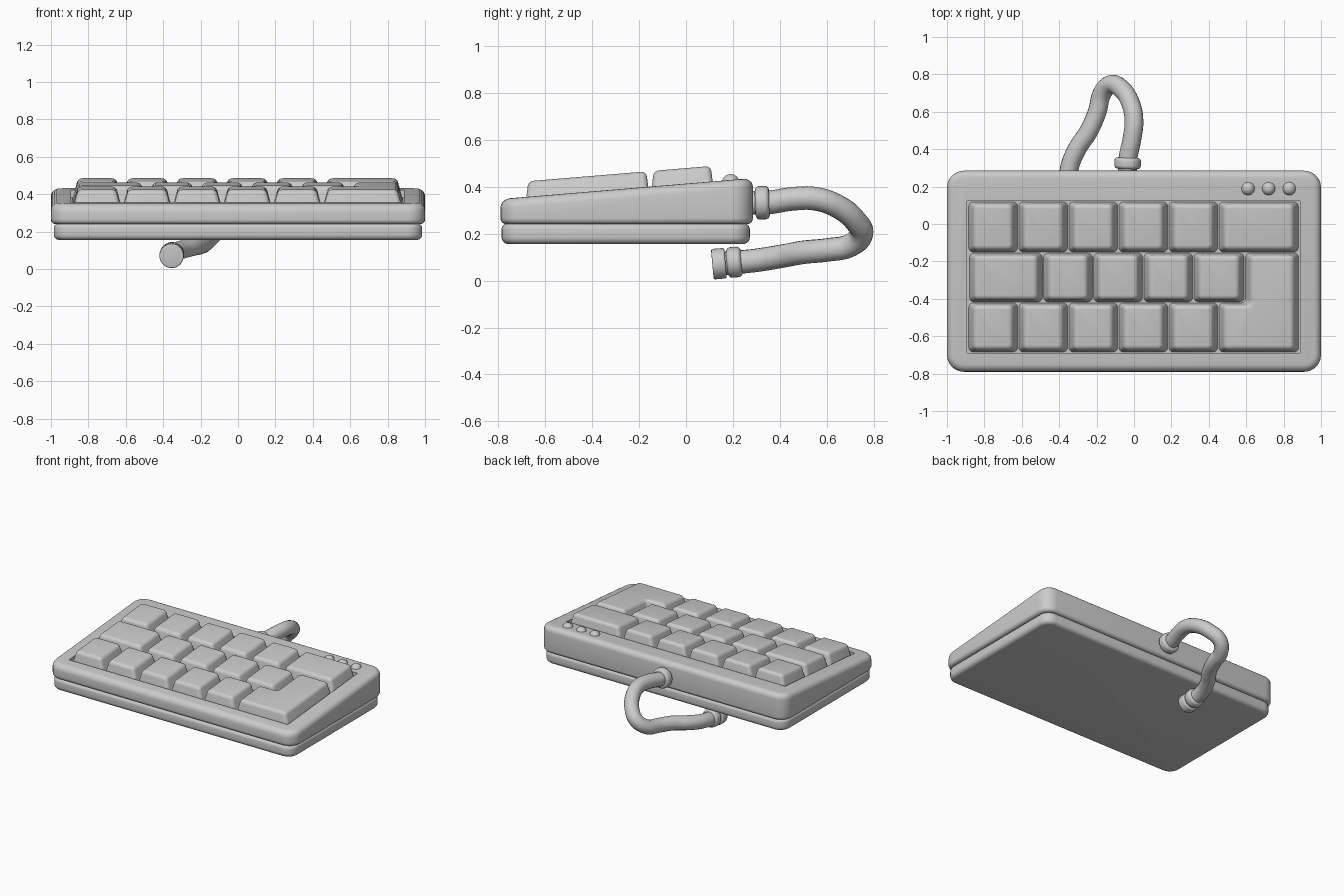
import bpy, bmesh, math
from mathutils import Vector

if "Cube" in bpy.data.objects:
    bpy.data.objects.remove(bpy.data.objects["Cube"])


def slope(y):
    # height of the sloping case top at depth y
    return 0.35 + 0.083 * (y + 0.75)


def link(name, bm):
    bmesh.ops.recalc_face_normals(bm, faces=bm.faces)
    me = bpy.data.meshes.new(name)
    bm.to_mesh(me)
    bm.free()
    ob = bpy.data.objects.new(name, me)
    bpy.context.collection.objects.link(ob)
    smooth(ob)
    return ob


def smooth(ob):
    bpy.ops.object.select_all(action='DESELECT')
    ob.select_set(True)
    bpy.context.view_layer.objects.active = ob
    bpy.ops.object.shade_smooth_by_angle(angle=math.radians(40))


def rect(x0, x1, y0, y1):
    return [(x0, y0), (x1, y0), (x1, y1), (x0, y1)]


def block(name, pts, bottom, top, taper=(0, 0), corner=0.0, top_r=0.0, low_r=0.0):
    # counter-clockwise right-angled outline, extruded, tapered and rounded
    bm = bmesh.new()
    n = len(pts)
    low, high = [], []
    for i, (x, y) in enumerate(pts):
        a, c = Vector(pts[i - 1]), Vector(pts[(i + 1) % n])
        p = Vector((x, y))
        d1, d2 = (p - a).normalized(), (c - p).normalized()
        tx = x - (d1.y + d2.y) * taper[0]
        ty = y + (d1.x + d2.x) * taper[1]
        low.append(bm.verts.new((x, y, bottom(y))))
        high.append(bm.verts.new((tx, ty, top(ty))))
    bm.faces.new(low[::-1])
    bm.faces.new(high)
    for i in range(n):
        j = (i + 1) % n
        bm.faces.new((low[i], low[j], high[j], high[i]))
    bm.normal_update()
    if corner:
        edges = [e for e in bm.edges if abs(e.verts[0].co.z - e.verts[1].co.z) > 0.03
                 and (e.verts[0].co.xy - e.verts[1].co.xy).length < 0.1]
        bmesh.ops.bevel(bm, geom=edges, offset=corner, segments=6, profile=0.5, affect='EDGES')
    for sign, r in ((1, top_r), (-1, low_r)):
        if r:
            bm.normal_update()
            cap = max(bm.faces, key=lambda f: f.normal.z * sign)
            bmesh.ops.bevel(bm, geom=list(cap.edges), offset=r, segments=5,
                            profile=0.5, affect='EDGES')
    return link(name, bm)


# Lower tray, recessed seam and sloping upper case
block("lower_tray", rect(-0.985, 0.985, -0.785, 0.272), lambda y: 0.155, lambda y: 0.242,
      corner=0.08, top_r=0.025, low_r=0.03)
block("seam_core", rect(-0.95, 0.95, -0.75, 0.24), lambda y: 0.2, lambda y: 0.28, corner=0.06)
case = block("upper_case", rect(-1, 1, -0.79, 0.285), lambda y: 0.24, lambda y: slope(y),
             corner=0.09, top_r=0.04, low_r=0.025)

# Key well cut into the case
cutter = block("well_cutter", rect(-0.893, 0.888, -0.69, 0.123),
               lambda y: slope(y) - 0.04, lambda y: 0.8)
cutter.hide_render = True
mod = case.modifiers.new("well", 'BOOLEAN')
mod.object = cutter
mod.solver = 'EXACT'
bpy.context.view_layer.objects.active = case
bpy.ops.object.modifier_apply(modifier="well")
bpy.data.objects.remove(cutter)
smooth(case)


# Keys
def key(name, pts):
    block(name, pts, lambda y: slope(y) - 0.045, lambda y: slope(y) + 0.066,
          taper=(0.03, 0.014), corner=0.025, top_r=0.022)


def key_row(name, xs, y0, y1):
    for i in range(len(xs) - 1):
        key(f"{name}_key_{i + 1}", rect(xs[i] + 0.002, xs[i + 1] - 0.002, y0, y1))


cols = [-0.887 + 0.2675 * i for i in range(6)]
key_row("back", cols + [0.882], -0.151, 0.119)
key_row("middle", [-0.883, -0.487, -0.219, 0.049, 0.317, 0.592], -0.417, -0.155)
key_row("front", cols, -0.685, -0.421)
key("enter_key", [(0.453, -0.685), (0.882, -0.685), (0.882, -0.155),
                  (0.596, -0.155), (0.596, -0.421), (0.453, -0.421)])

# Indicator lights
for i, x in enumerate((0.61, 0.72, 0.83)):
    bm = bmesh.new()
    bmesh.ops.create_uvsphere(bm, u_segments=24, v_segments=12, radius=0.037)
    light = link(f"indicator_light_{i + 1}", bm)
    light.location = (x, 0.19, 0.416)

# Cable looping from the back down below the case
path = [(-0.035, 0.24, 0.33), (-0.032, 0.35, 0.332), (-0.012, 0.45, 0.347),
        (0.0, 0.55, 0.348), (-0.02, 0.65, 0.313), (-0.065, 0.72, 0.255),
        (-0.12, 0.747, 0.2), (-0.17, 0.7, 0.15), (-0.197, 0.6, 0.13),
        (-0.24, 0.5, 0.12), (-0.305, 0.4, 0.102), (-0.345, 0.3, 0.086), (-0.355, 0.16, 0.072)]
curve = bpy.data.curves.new("cable", 'CURVE')
curve.dimensions = '3D'
curve.bevel_depth = 0.05
curve.bevel_resolution = 6
curve.use_fill_caps = True
spline = curve.splines.new('BEZIER')
spline.bezier_points.add(len(path) - 1)
for bp, co in zip(spline.bezier_points, path):
    bp.co = co
    bp.handle_left_type = bp.handle_right_type = 'AUTO'
spline.resolution_u = 6
cable = bpy.data.objects.new("cable", curve)
bpy.context.collection.objects.link(cable)


# Rounded collars and the plug
def collar(name, a, b, radius, r):
    a, b = Vector(a), Vector(b)
    bm = bmesh.new()
    bmesh.ops.create_cone(bm, cap_ends=True, segments=32, radius1=radius, radius2=radius,
                          depth=(b - a).length)
    rims = [e for e in bm.edges if abs(e.verts[0].co.z - e.verts[1].co.z) < 1e-4]
    bmesh.ops.bevel(bm, geom=rims, offset=r, segments=4, profile=0.5, affect='EDGES')
    ob = link(name, bm)
    ob.location = (a + b) / 2
    ob.rotation_euler = (b - a).to_track_quat('Z', 'Y').to_euler()


collar("cable_collar", (-0.035, 0.295, 0.33), (-0.033, 0.355, 0.332), 0.071, 0.018)
collar("plug_collar", (-0.355, 0.175, 0.075), (-0.352, 0.237, 0.081), 0.065, 0.018)
collar("plug_tip", (-0.355, 0.112, 0.069), (-0.355, 0.168, 0.074), 0.065, 0.008)
